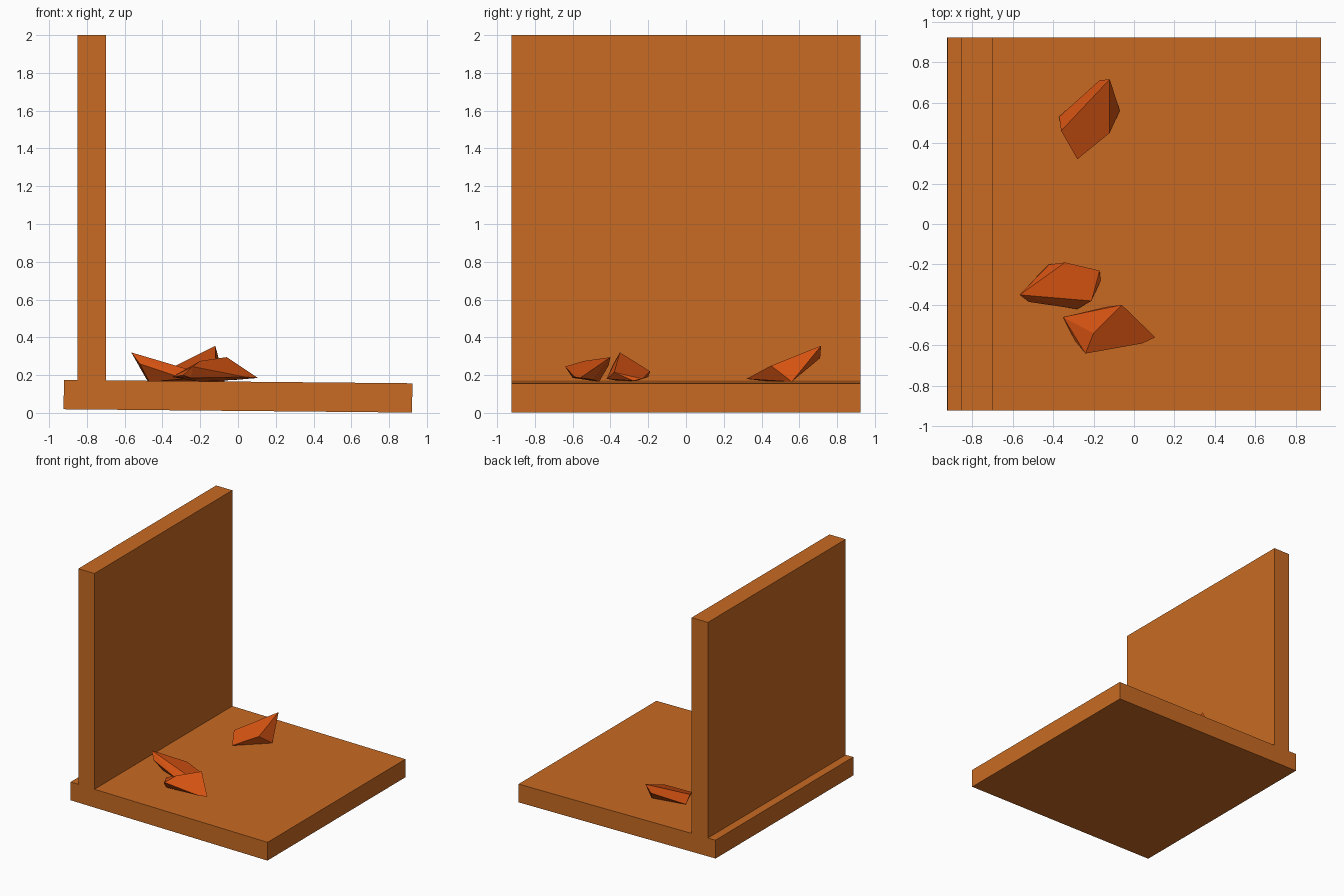
import bpy, bmesh, math
from mathutils import Matrix

if "Cube" in bpy.data.objects:
    bpy.data.objects.remove(bpy.data.objects["Cube"])


def material(name, rgb):
    m = bpy.data.materials.new(name)
    m.diffuse_color = (*rgb, 1)
    m.use_nodes = True
    m.node_tree.nodes["Principled BSDF"].inputs["Base Color"].default_value = m.diffuse_color
    return m


ground = material("ochre", (0.58, 0.145, 0.016))
rust = material("rust", (0.66, 0.085, 0.006))


def finish(bm, name, mat):
    bmesh.ops.recalc_face_normals(bm, faces=bm.faces)
    me = bpy.data.meshes.new(name)
    bm.to_mesh(me)
    bm.free()
    ob = bpy.data.objects.new(name, me)
    bpy.context.collection.objects.link(ob)
    me.materials.append(mat)
    return ob


def box(name, center, size, mat, tilt=0):
    bm = bmesh.new()
    m = (Matrix.Translation(center) @ Matrix.Rotation(tilt, 4, 'Y')
         @ Matrix.Diagonal((*size, 1)))
    bmesh.ops.create_cube(bm, size=1, matrix=m)
    return finish(bm, name, mat)


def rock(name, pts):
    # convex chunk wrapped around a few corner points
    bm = bmesh.new()
    for p in pts:
        bm.verts.new(p)
    r = bmesh.ops.convex_hull(bm, input=bm.verts)
    junk = {g for k in ("geom_interior", "geom_unused") for g in r[k]
            if isinstance(g, bmesh.types.BMVert)}
    bmesh.ops.delete(bm, geom=list(junk), context='VERTS')
    bmesh.ops.dissolve_limit(bm, angle_limit=math.radians(4),
                             verts=bm.verts, edges=bm.edges)
    return finish(bm, name, rust)


# Slightly tilted floor slab and upright wall
box("floor_slab", (0, 0, 0.088), (1.845, 1.845, 0.155), ground, math.radians(0.55))
box("wall", (-0.775, 0, 1.05), (0.152, 1.845, 1.9), ground)

# Angular rocks lying on the floor
rock("rock_back", [
    (-.37, .53, .18), (-.36, .46, .235), (-.28, .32, .18), (-.12, .45, .25),
    (-.12, .715, .355), (-.17, .71, .29), (-.07, .56, .165), (-.25, .45, .165)])
rock("rock_middle", [
    (-.565, -.35, .32), (-.52, -.385, .26), (-.28, -.42, .18), (-.21, -.38, .215),
    (-.165, -.28, .17), (-.17, -.23, .18), (-.34, -.19, .22), (-.42, -.20, .19),
    (-.48, -.26, .17), (-.47, -.33, .165)])
rock("rock_front", [
    (-.35, -.46, .19), (-.14, -.41, .25), (-.06, -.40, .295), (-.20, -.54, .275),
    (-.24, -.64, .245), (-.29, -.58, .20), (.04, -.59, .19), (.105, -.56, .185),
    (-.01, -.49, .175), (-.25, -.60, .185), (-.20, -.46, .165)])
